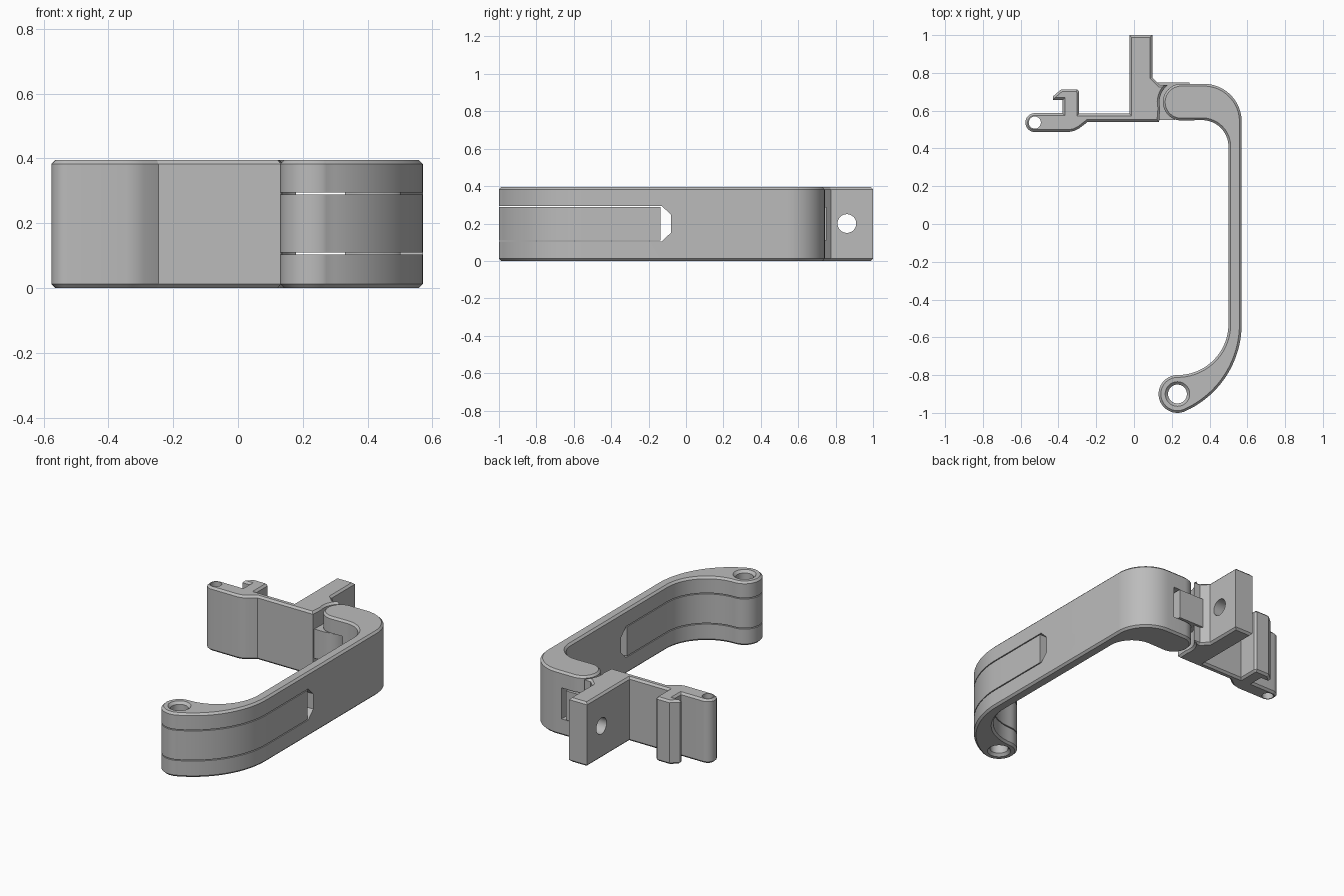
import bpy
import bmesh
from math import sin, cos, radians
from mathutils import Vector, Matrix

cube = bpy.data.objects.get("Cube")
if cube:
    bpy.data.objects.remove(cube)

HEIGHT = 0.395
CHAMFER = 0.012
SLOT_LOW, SLOT_HIGH = 0.103, 0.295
SIDEWAYS = Matrix(((0, 0, 1), (1, 0, 0), (0, 1, 0)))  # profile in y-z, extruded along x

grey = bpy.data.materials.new("plain_grey")
grey.use_nodes = True
grey.diffuse_color = (0.5, 0.5, 0.5, 1)
grey.node_tree.nodes["Principled BSDF"].inputs["Base Color"].default_value = (0.5, 0.5, 0.5, 1)


def arc(cx, cy, r, start, end, steps=20):
    angles = [radians(start + (end - start) * i / steps) for i in range(steps + 1)]
    return [(cx + r * cos(a), cy + r * sin(a)) for a in angles]


def circle(cx, cy, r):
    return arc(cx, cy, r, 0, 360, 48)[:-1]


def box(x0, x1, y0, y1):
    return [(x0, y0), (x1, y0), (x1, y1), (x0, y1)]


def clean(points):
    """Drop repeated points and make the outline run anticlockwise."""
    pts = [Vector(p) for p in points]
    pts = [p for i, p in enumerate(pts) if (p - pts[i - 1]).length > 1e-4]
    area = sum(pts[i - 1].cross(p) for i, p in enumerate(pts))
    return pts if area > 0 else pts[::-1]


def inset(pts, amount):
    result = []
    for i, p in enumerate(pts):
        d1 = (p - pts[i - 1]).normalized()
        d2 = (pts[(i + 1) % len(pts)] - p).normalized()
        n1, n2 = Vector((-d1.y, d1.x)), Vector((-d2.y, d2.x))
        result.append(p + (n1 + n2) * amount / (1 + n1.dot(n2)))
    return result


def prism(name, points, z0, z1, chamfer=0.0, turn=None):
    """Extruded outline with chamfered rims (a negative chamfer flares outward)."""
    pts = clean(points)
    layers = [(pts, z0), (pts, z1)]
    if chamfer:
        rim, c = inset(pts, chamfer), abs(chamfer)
        layers = [(rim, z0), (pts, z0 + c), (pts, z1 - c), (rim, z1)]
    bm = bmesh.new()
    rings = [[bm.verts.new((p.x, p.y, z)) for p in ring] for ring, z in layers]
    for low, high in zip(rings, rings[1:]):
        for i in range(len(pts)):
            bm.faces.new((low[i - 1], low[i], high[i], high[i - 1]))
    bm.faces.new(rings[0][::-1])
    bm.faces.new(rings[-1])
    if turn:
        bmesh.ops.transform(bm, matrix=turn.to_4x4(), verts=bm.verts)
    mesh = bpy.data.meshes.new(name)
    bm.to_mesh(mesh)
    bm.free()
    mesh.materials.append(grey)
    obj = bpy.data.objects.new(name, mesh)
    bpy.context.collection.objects.link(obj)
    return obj


def select(obj):
    bpy.ops.object.select_all(action='DESELECT')
    obj.select_set(True)
    bpy.context.view_layer.objects.active = obj


def cut(obj, cutter):
    cutter.hide_render = True
    mod = obj.modifiers.new("cut", 'BOOLEAN')
    mod.operation = 'DIFFERENCE'
    mod.solver = 'EXACT'
    mod.object = cutter
    select(obj)
    bpy.ops.object.modifier_apply(modifier=mod.name)
    bpy.data.objects.remove(cutter)


def finish(obj):
    select(obj)
    bpy.ops.object.shade_smooth_by_angle(angle=radians(25))


# Handle arm: long bar, hinge end at the back, pin eye at the front
PIN = (0.23, -0.9)
arm_outline = (
    arc(0.065, -0.53, 0.505, 0, -65.9)
    + arc(*PIN, 0.1, -65.9, -270, 30)
    + arc(0.23, -0.53, 0.27, -90, 0)
    + arc(0.36, 0.41, 0.14, 0, 90)
    + arc(0.25, 0.645, 0.097, 270, 90, 28)
    + arc(0.37, 0.542, 0.2, 90, 0)
)
arm = prism("handle_arm", arm_outline, 0, HEIGHT, CHAMFER)

# Slot for the latch, with a tapered inner end
slot_profile = [(-1.2, SLOT_LOW), (-0.13, SLOT_LOW), (-0.08, 0.152),
                (-0.08, 0.246), (-0.13, SLOT_HIGH), (-1.2, SLOT_HIGH)]
cut(arm, prism("slot_cutter", slot_profile, -0.1, 0.8, turn=SIDEWAYS))

# Window for the hinge knuckle, and the flared pin hole
cut(arm, prism("window_cutter", box(0.1, 0.33, 0.5, 0.8), SLOT_LOW, SLOT_HIGH))
cut(arm, prism("pin_cutter", circle(*PIN, 0.05), -0.005, HEIGHT + 0.005, -0.02))
finish(arm)

# Latch: middle layer that fills the slot, leaving a thin gap
latch = prism("latch", arm_outline, SLOT_LOW + 0.006, SLOT_HIGH - 0.006)
cut(latch, prism("latch_trim", box(-1, 1, -0.137, 1.5), -0.5, 1))
cut(latch, prism("latch_pin_cutter", circle(*PIN, 0.05), -0.5, 1))
finish(latch)

# Mounting bracket: hooked eye, web, mounting block and hinge cup
EYE = (-0.525, 0.537)
bracket_outline = (
    [(-0.025, 1.0), (-0.025, 0.585), (-0.29, 0.585), (-0.29, 0.7), (-0.3, 0.713),
     (-0.385, 0.713), (-0.43, 0.675), (-0.43, 0.657), (-0.378, 0.657), (-0.378, 0.587)]
    + arc(*EYE, 0.05, 90, 270, 24)
    + [(-0.345, 0.487), (-0.315, 0.493), (-0.29, 0.506), (-0.246, 0.54), (0.133, 0.54)]
    + arc(0.25, 0.645, 0.115, 195, 128, 12)
    + [(0.135, 0.737), (0.097, 0.775), (0.097, 1.0)]
)
bracket = prism("mounting_bracket", bracket_outline, 0, HEIGHT, CHAMFER)
cut(bracket, prism("eye_cutter", circle(*EYE, 0.032), -0.5, 1))
cut(bracket, prism("block_hole_cutter", circle(0.86, 0.2, 0.05), -0.2, 0.3, turn=SIDEWAYS))
finish(bracket)

# Hinge knuckle: tongue of the bracket inside the arm window
knuckle_outline = [(0.11, 0.55), (0.2, 0.55)] + arc(0.2, 0.645, 0.095, -90, 0, 12) + [
    (0.295, 0.75), (0.125, 0.75)]
knuckle = prism("hinge_knuckle", knuckle_outline, SLOT_LOW + 0.006, SLOT_HIGH - 0.006)
finish(knuckle)
